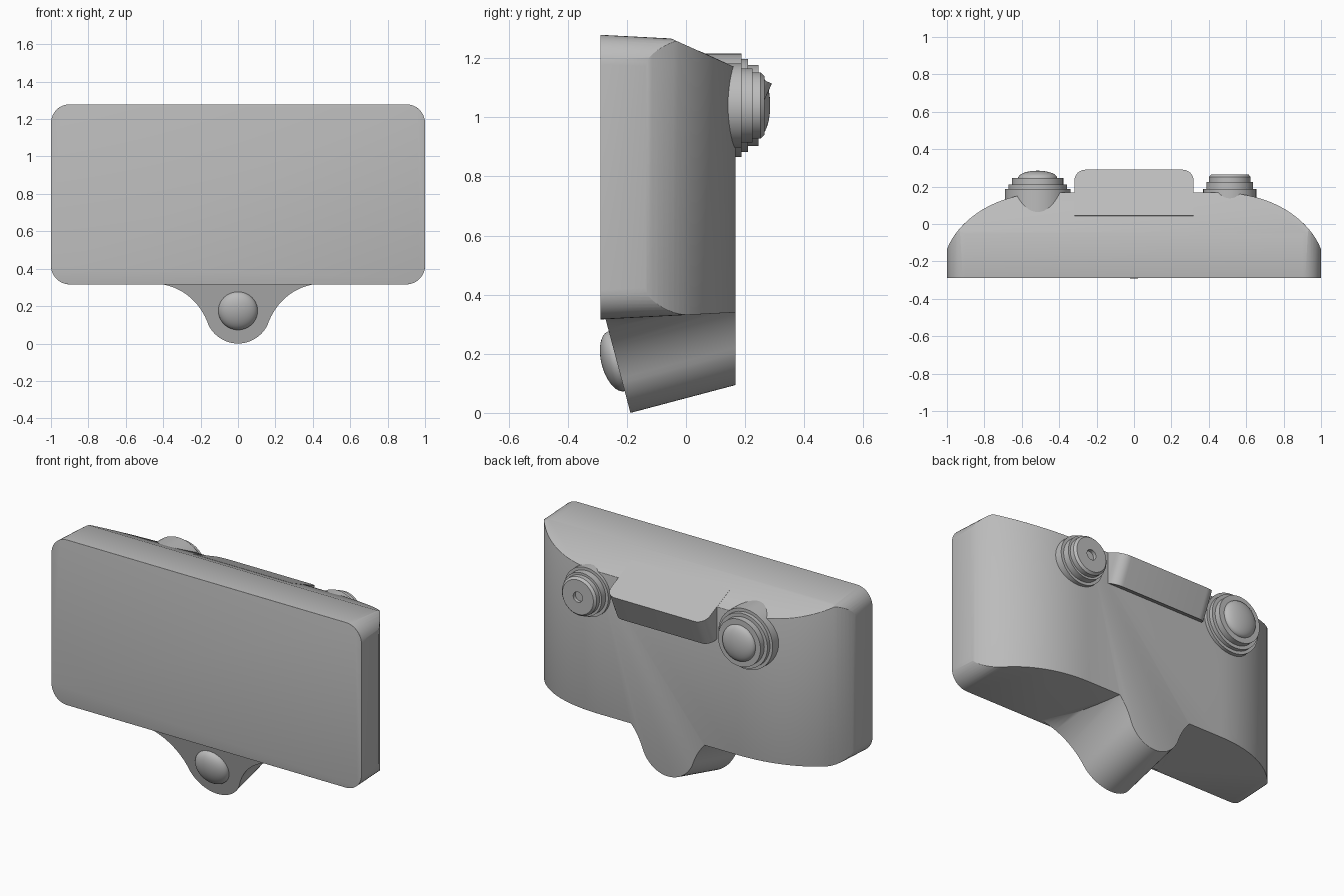
import bpy, bmesh, math
from mathutils import Vector, Matrix

cube = bpy.data.objects.get("Cube")
if cube:
    bpy.data.objects.remove(cube, do_unlink=True)

grey = bpy.data.materials.new("plain_grey")
grey.use_nodes = True
COLOUR = (0.5, 0.5, 0.5, 1)
grey.diffuse_color = COLOUR
grey.node_tree.nodes["Principled BSDF"].inputs["Base Color"].default_value = COLOUR


def finish(name, bm):
    bmesh.ops.recalc_face_normals(bm, faces=bm.faces)
    mesh = bpy.data.meshes.new(name)
    bm.to_mesh(mesh)
    bm.free()
    mesh.materials.append(grey)
    ob = bpy.data.objects.new(name, mesh)
    bpy.context.collection.objects.link(ob)
    return ob


def select(ob):
    bpy.ops.object.select_all(action='DESELECT')
    ob.select_set(True)
    bpy.context.view_layer.objects.active = ob


def prism(name, ring_a, ring_b):
    bm = bmesh.new()
    a = [bm.verts.new(p) for p in ring_a]
    b = [bm.verts.new(p) for p in ring_b]
    bm.faces.new(a)
    bm.faces.new(b[::-1])
    for i in range(len(a)):
        j = (i + 1) % len(a)
        bm.faces.new((a[i], b[i], b[j], a[j]))
    return finish(name, bm)


def lathe(name, profile, matrix, steps=64):
    """Spin (radius, height) points about local z."""
    bm = bmesh.new()
    verts = [bm.verts.new((r, 0, h)) for r, h in profile]
    edges = [bm.edges.new(pair) for pair in zip(verts, verts[1:])]
    bmesh.ops.spin(bm, geom=verts + edges, cent=(0, 0, 0), axis=(0, 0, 1),
                   angle=math.tau, steps=steps, use_duplicate=False)
    bmesh.ops.remove_doubles(bm, verts=bm.verts, dist=1e-5)
    bm.transform(matrix)
    return finish(name, bm)


def combine(ob, other, operation):
    mod = ob.modifiers.new("join", 'BOOLEAN')
    mod.object, mod.operation, mod.solver = other, operation, 'EXACT'
    select(ob)
    bpy.ops.object.modifier_apply(modifier=mod.name)
    bpy.data.objects.remove(other, do_unlink=True)


def smooth(ob, angle=30):
    select(ob)
    bpy.ops.object.shade_smooth_by_angle(angle=math.radians(angle))


def bezier(p0, p1, p2, p3, n):
    out = []
    for i in range(n + 1):
        t = i / n
        s = 1 - t
        out.append(tuple(s**3 * a + 3*s*s*t * b + 3*s*t*t * c + t**3 * d
                         for a, b, c, d in zip(p0, p1, p2, p3)))
    return out


def arc(cx, cy, r, start, end, n):
    return [(cx + r * math.cos(math.radians(start + (end - start) * i / n)),
             cy + r * math.sin(math.radians(start + (end - start) * i / n)))
            for i in range(n + 1)]


FRONT, BACK, LOW, HIGH, DEEP = -0.29, 0.168, 0.316, 1.279, 0.3
KNEE = Vector((0, -0.047, 1.265))
ALONG = Vector((0, 0.911, -0.411))      # direction down the rear slope
NORMAL = Vector((0, 0.411, 0.911))

# Body block: rounded rectangle, tapering slightly towards the back
R = 0.1
rect = (arc(1 - R, HIGH - R, R, 0, 90, 10) + arc(R - 1, HIGH - R, R, 90, 180, 10)
        + arc(R - 1, LOW + R, R, 180, 270, 10) + arc(1 - R, LOW + R, R, 270, 360, 10))
middle = (LOW + HIGH) / 2
shrink = 1 - 0.052 * 2 * (DEEP - FRONT) / (HIGH - LOW)
body = prism("body", [(x, FRONT, z) for x, z in rect],
             [(x, DEEP, middle + (z - middle) * shrink) for x, z in rect])

# Chin: flared lobe pushed back along a tilted axis
flare = bezier((0.45, 0.322), (0.31, 0.315), (0.21, 0.23), (0.165, 0.118), 14)
half = flare + arc(0, 0.175, 0.175, -19, -90, 12)[1:]
lobe = [(0.45, 0.345)] + half + [(-x, z) for x, z in half[-2::-1]] + [(-0.45, 0.345)]
TILT = 0.265


def chin_front(z):
    return -0.188 - TILT * z


chin = prism("chin", [(x, chin_front(z), z) for x, z in lobe],
             [(x, DEEP, z + TILT * (DEEP - chin_front(z))) for x, z in lobe])
combine(body, chin, 'UNION')

# Bowed back, trimmed by a plan outline
bow = bezier((1.005, -0.15), (0.96, -0.01), (0.78, BACK), (0.45, BACK), 24)
plan = [(1.2, -0.5), (1.2, -0.15)] + bow
plan += [(-x, y) for x, y in plan[::-1]]
trim = prism("plan_trim", [(x, y, -1) for x, y in plan], [(x, y, 2) for x, y in plan])
combine(body, trim, 'INTERSECT')

# Sloping cut along the top of the back
corners = [KNEE - ALONG * 0.2, KNEE + ALONG, KNEE + ALONG + NORMAL, KNEE - ALONG * 0.2 + NORMAL]
slope = prism("slope_trim", [p + Vector((-2, 0, 0)) for p in corners],
              [p + Vector((2, 0, 0)) for p in corners])
combine(body, slope, 'DIFFERENCE')

# Soft outer edges, leaving the chin face crisp
bm = bmesh.new()
bm.from_mesh(body.data)
bmesh.ops.remove_doubles(bm, verts=bm.verts, dist=1e-4)
bmesh.ops.dissolve_limit(bm, angle_limit=math.radians(0.3), verts=bm.verts, edges=bm.edges)
soft = [e for e in bm.edges if e.is_manifold and e.is_convex
        and e.calc_face_angle() > math.radians(28)
        and not any(f.normal.y < -0.9 and f.normal.z < -0.1 for f in e.link_faces)]
bmesh.ops.bevel(bm, geom=soft, offset=0.016, segments=3, profile=0.5,
                affect='EDGES', clamp_overlap=True)
bm.to_mesh(body.data)
bm.free()
smooth(body)

# Domed button on the chin face
axis = Vector((0, -1, -TILT)).normalized()
centre = Vector((0, chin_front(0.175), 0.175))
aim = Matrix.Translation(centre) @ axis.to_track_quat('Z', 'Y').to_matrix().to_4x4()
dome = [(0.105 * math.cos(a), 0.052 * math.sin(a))
        for a in (math.pi / 2 * i / 12 for i in range(13))]
smooth(lathe("chin_button", [(0, -0.03), (0.105, -0.03)] + dome, aim), 40)

# Stepped rear knobs: one domed, one with a small centre hole
face_back = Matrix.Rotation(-math.pi / 2, 4, 'X')
cap = [(0.105 * math.cos(a), 0.245 + 0.04 * math.sin(a))
       for a in (math.pi / 2 * i / 10 for i in range(11))]
knobs = {
    "domed_knob": (-0.515, [(0, 0), (0.175, 0), (0.175, 0.187), (0.157, 0.187),
                            (0.157, 0.21), (0.137, 0.21), (0.137, 0.245)] + cap),
    "holed_knob": (0.512, [(0, 0), (0.142, 0), (0.142, 0.187), (0.125, 0.187),
                           (0.125, 0.225), (0.112, 0.225), (0.112, 0.252),
                           (0.1, 0.265), (0.03, 0.265), (0.03, 0.245), (0, 0.245)]),
}
for name, (x, profile) in knobs.items():
    smooth(lathe(name, profile, Matrix.Translation((x, 0, 1.04)) @ face_back))

# Rear lip: slab continuing the slope, with rounded outer corners
reach, wide, r = 0.37, 0.318, 0.06
outline = ([(wide, 0.1)] + arc(wide - r, reach - r, r, 0, 90, 8)
           + arc(r - wide, reach - r, r, 90, 180, 8) + [(-wide, 0.1)])
top = [KNEE + ALONG * d + NORMAL * 0.001 + Vector((x, 0, 0)) for x, d in outline]
lip = prism("rear_lip", top, [p - NORMAL * 0.17 for p in top])
smooth(lip)
